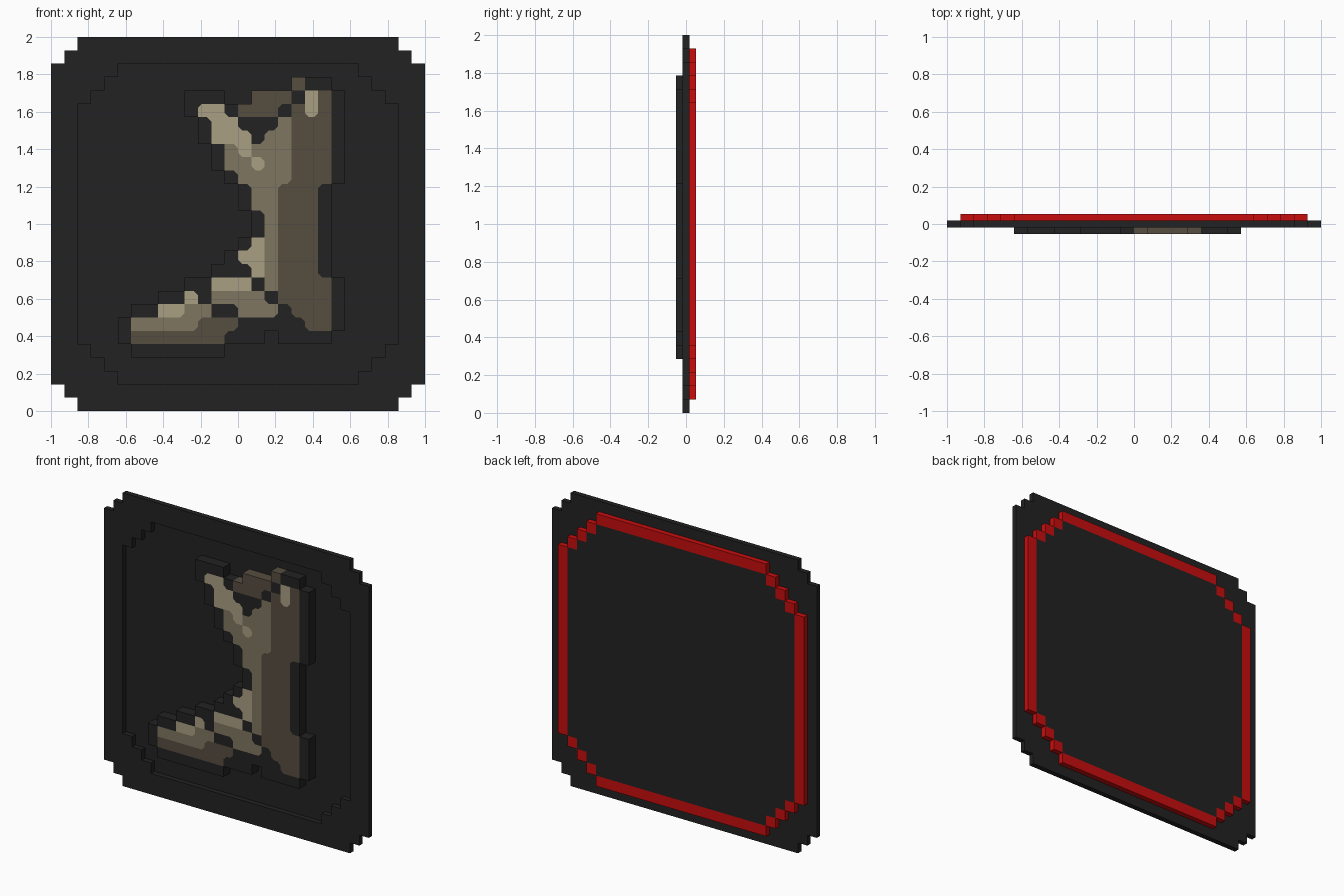
import bpy, bmesh

cube = bpy.data.objects.get("Cube")
if cube:
    bpy.data.objects.remove(cube, do_unlink=True)

CELL = 1 / 14          # grid cell size
HALF = CELL / 4        # half of one layer's thickness
FRONT, MID_FRONT, MID_BACK, BACK = -3 * HALF, -HALF, HALF, 3 * HALF


def material(name, r, g, b):
    m = bpy.data.materials.new(name)
    m.use_nodes = True
    m.diffuse_color = (r, g, b, 1)
    bsdf = next(n for n in m.node_tree.nodes if n.type == 'BSDF_PRINCIPLED')
    bsdf.inputs["Base Color"].default_value = (r, g, b, 1)
    return m


black = material("charcoal", 0.016, 0.016, 0.016)
red = material("red", 0.58, 0.004, 0.004)
light = material("light_leather", 0.402, 0.347, 0.223)
mid = material("mid_leather", 0.209, 0.181, 0.117)
dark = material("dark_leather", 0.093, 0.074, 0.051)


def finish(bm, name, mats):
    mesh = bpy.data.meshes.new(name)
    bm.to_mesh(mesh)
    bm.free()
    for m in mats:
        mesh.materials.append(m)
    bpy.context.collection.objects.link(bpy.data.objects.new(name, mesh))


def stepped_outline(half, steps):
    """Square outline, in cells, whose corners are cut into stairs."""
    quarter = [(half, half - steps)]
    for i in range(1, steps + 1):
        quarter += [(half - i, half - steps + i - 1), (half - i, half - steps + i)]
    points = []
    for _ in range(4):
        points += quarter
        quarter = [(-z, x) for x, z in quarter]
    return points


def stepped_slab(name, outlines, y0, y1, mat):
    """Extrude one outline, with further outlines as holes."""
    bm = bmesh.new()
    for outline in outlines:
        vs = [bm.verts.new((x * CELL, y0, 1 + z * CELL)) for x, z in outline]
        for a, b in zip(vs, vs[1:] + vs[:1]):
            bm.edges.new((a, b))
    if len(outlines) == 1:
        bm.faces.new(vs)
    else:
        bmesh.ops.triangle_fill(bm, edges=bm.edges[:], use_beauty=True)
    ext = bmesh.ops.extrude_face_region(bm, geom=bm.faces[:], use_keep_orig=True)
    moved = [g for g in ext["geom"] if isinstance(g, bmesh.types.BMVert)]
    bmesh.ops.translate(bm, verts=moved, vec=(0, y1 - y0, 0))
    bmesh.ops.recalc_face_normals(bm, faces=bm.faces[:])
    finish(bm, name, [mat])


# Frame with a stepped opening, and the panel set behind it
opening = stepped_outline(12, 3)
stepped_slab("frame", [stepped_outline(14, 2), opening], MID_FRONT, MID_BACK, black)
stepped_slab("back_panel", [opening], MID_BACK, BACK, black)


# Red rim round the back panel: four bars joined by diagonal blocks
def block(bm, x, z, w, h):
    box = bmesh.ops.create_cube(bm, size=1)["verts"]
    bmesh.ops.scale(bm, verts=box, vec=(w * CELL, BACK - MID_BACK, h * CELL))
    bmesh.ops.translate(bm, verts=box,
                        vec=(x * CELL, (BACK + MID_BACK) / 2, 1 + z * CELL))


rim = bmesh.new()
for s in (-1, 1):
    block(rim, 0, s * 12.5, 18, 1)
    block(rim, s * 12.5, 0, 1, 18)
    for t in (-1, 1):
        for i in range(3):
            block(rim, s * (9.5 + i), t * (11.5 - i), 1, 1)
finish(rim, "back_rim", [red])

# Boot relief: rectangles of cells, laid over each other part by part
BLACK, LIGHT, MID, DARK = range(4)
SIDES = [(0, -1), (1, 0), (0, 1), (-1, 0)]
cells = {}


def lay(tone, *rects):
    """Colour rectangles given as column, row, width, height."""
    for col, row, width, height in rects:
        for c in range(col, col + width):
            for r in range(row, row + height):
                cells[c, r] = tone


# Shaded back of the shaft, heel and sole
lay(DARK, (17, 10, 3, 7), (18, 17, 3, 6), (20, 23, 1, 1))
lay(DARK, (17, 8, 4, 2), (18, 7, 3, 1), (19, 6, 2, 1))
lay(DARK, (6, 5, 7, 1), (11, 6, 3, 1))
# Front of the shaft and upper foot
lay(MID, (16, 9, 1, 12), (15, 15, 1, 5), (17, 17, 1, 5), (14, 17, 1, 2), (13, 18, 1, 2))
lay(MID, (12, 8, 4, 1), (14, 7, 3, 1), (10, 7, 2, 1), (6, 6, 5, 1))
# Folded front flap, button and pull tab
lay(LIGHT, (11, 22, 2, 1), (12, 21, 2, 1), (12, 20, 3, 1), (14, 19, 1, 1))
lay(LIGHT, (15, 18, 1, 1), (19, 22, 1, 2))
# Highlights down the instep to the toe
lay(LIGHT, (15, 10, 1, 3), (14, 11, 1, 1), (12, 9, 3, 1), (10, 8, 1, 1), (8, 7, 2, 1))
# Dark border round the boot, and its few filled corners
for c, r in list(cells):
    for dx, dz in SIDES:
        cells.setdefault((c + dx, r + dz), BLACK)
lay(BLACK, (10, 23, 1, 1), (15, 21, 1, 1), (14, 5, 2, 1), (17, 5, 2, 1), (17, 6, 1, 1))
# Far side of the cuff
lay(DARK, (15, 23, 3, 1), (14, 22, 3, 1), (18, 24, 1, 1))

CUT = 0.32
CORNERS = [(0, 0), (1, 0), (1, 1), (0, 1)]


def spot(bm, x, z, y=FRONT):
    return bm.verts.new((x * CELL - 1, y, z * CELL))


def toward(a, b):
    return tuple(p + (q - p) * CUT for p, q in zip(a, b))


boot = bmesh.new()
for (c, r), tone in cells.items():
    ring = [(c + x, r + z) for x, z in CORNERS]
    outline = []
    for k, (x, z) in enumerate(CORNERS):
        here, before, after = ring[k], ring[k - 1], ring[(k + 1) % 4]
        dx, dz = 2 * x - 1, 2 * z - 1
        around = {cells.get(p) for p in ((c + dx, r), (c, r + dz), (c + dx, r + dz))}
        # Soften a colour corner that pokes into a single other colour
        if len(around) == 1 and not around & {tone, None}:
            p, q = toward(here, before), toward(here, after)
            outline += [p, q]
            tri = boot.faces.new([spot(boot, *v) for v in (p, here, q)])
            tri.material_index = around.pop()
        else:
            outline.append(here)
        # Side wall along the edge to the next corner
        ox, oz = SIDES[k]
        if (c + ox, r + oz) not in cells:
            wall = boot.faces.new([spot(boot, *here), spot(boot, *here, MID_BACK),
                                   spot(boot, *after, MID_BACK), spot(boot, *after)])
            wall.material_index = tone
    boot.faces.new([spot(boot, *v) for v in outline]).material_index = tone
bmesh.ops.remove_doubles(boot, verts=boot.verts[:], dist=0.0001)
finish(boot, "boot_relief", [black, light, mid, dark])
